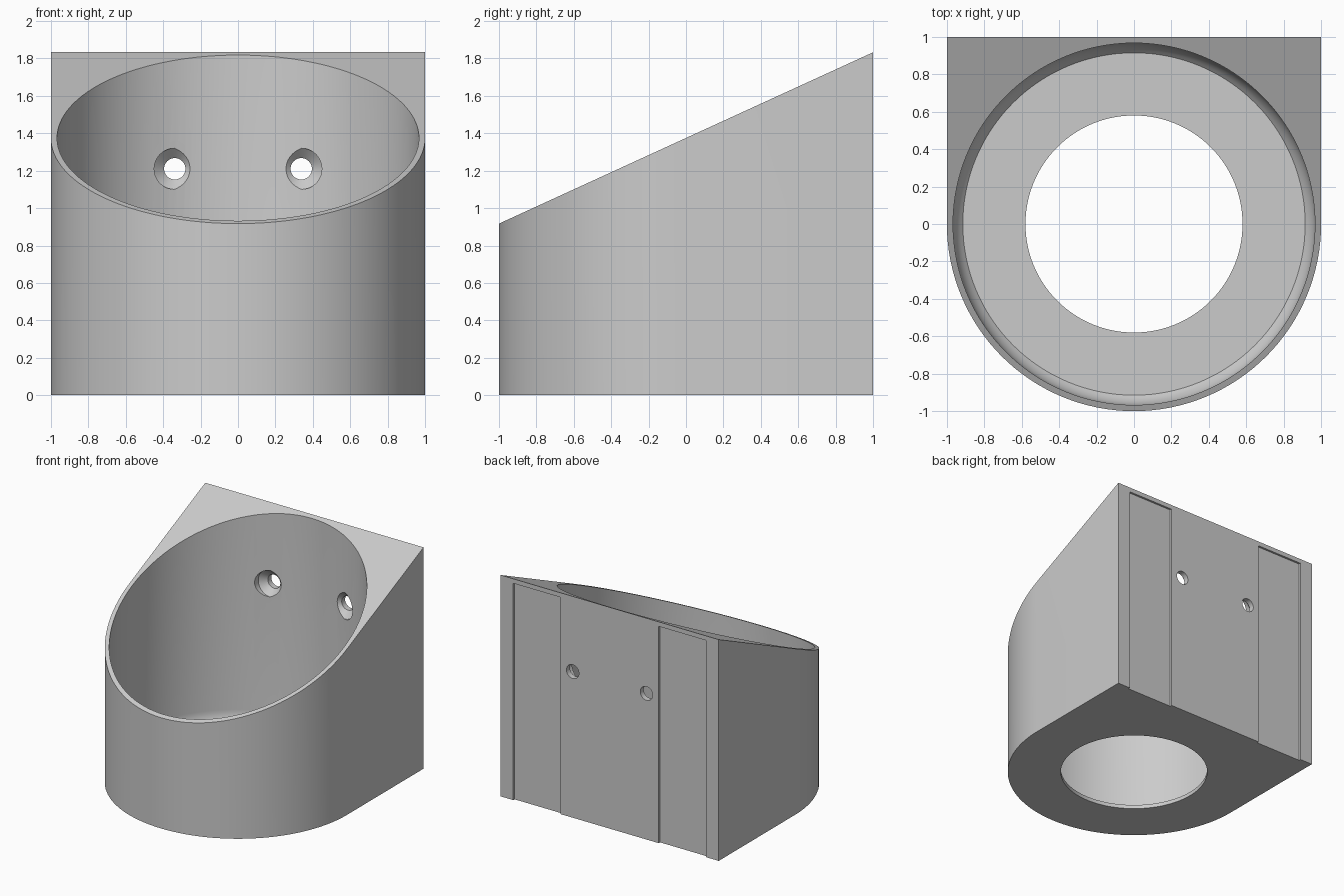
import bpy, bmesh, math
from mathutils import Matrix, Vector

cube = bpy.data.objects.get("Cube")
if cube:
    bpy.data.objects.remove(cube, do_unlink=True)

SEGS = 128

grey = bpy.data.materials.new("light_grey")
grey.use_nodes = True
grey.diffuse_color = (0.6, 0.6, 0.6, 1)
grey.node_tree.nodes["Principled BSDF"].inputs["Base Color"].default_value = (0.6, 0.6, 0.6, 1)


def finish(bm, name):
    bmesh.ops.remove_doubles(bm, verts=bm.verts, dist=1e-5)
    bmesh.ops.recalc_face_normals(bm, faces=bm.faces)
    mesh = bpy.data.meshes.new(name)
    bm.to_mesh(mesh)
    bm.free()
    mesh.materials.append(grey)
    obj = bpy.data.objects.new(name, mesh)
    bpy.context.collection.objects.link(obj)
    return obj


def lathe(name, profile, segs, matrix=Matrix()):
    """Turn (radius, height) points around z, then place with matrix."""
    bm = bmesh.new()
    verts = [bm.verts.new((r, 0, z)) for r, z in profile]
    edges = [bm.edges.new(pair) for pair in zip(verts, verts[1:])]
    bmesh.ops.spin(bm, geom=verts + edges, cent=(0, 0, 0), axis=(0, 0, 1),
                   angle=math.tau, steps=segs, use_merge=True)
    bmesh.ops.transform(bm, matrix=matrix, verts=bm.verts)
    return finish(bm, name)


def box(name, low, high):
    low, high = Vector(low), Vector(high)
    bm = bmesh.new()
    bmesh.ops.create_cube(bm, size=1)
    for v in bm.verts:
        v.co = (low + high) / 2 + v.co * (high - low)
    return finish(bm, name)


def cut(target, cutter):
    mod = target.modifiers.new("cut", 'BOOLEAN')
    mod.operation = 'DIFFERENCE'
    mod.solver = 'EXACT'
    mod.object = cutter
    bpy.context.view_layer.objects.active = target
    bpy.ops.object.modifier_apply(modifier=mod.name)
    bpy.data.objects.remove(cutter, do_unlink=True)


# Body: round front, square back, sloping top
bm = bmesh.new()
outline = [(1, 1), (-1, 1)]
for i in range(SEGS // 2 + 1):
    a = math.pi + math.tau * i / SEGS
    outline.append((math.cos(a), math.sin(a)))
base = bm.faces.new([bm.verts.new((x, y, 0)) for x, y in outline])
top = bmesh.ops.extrude_face_region(bm, geom=[base])["geom"]
for v in top:
    if isinstance(v, bmesh.types.BMVert):
        v.co.z = 1.375 + 0.458 * v.co.y
body = finish(bm, "holder_body")

# Cup bore, curved foot of the wall, and drain hole through the thin floor
wall_r, floor_z, fillet = 0.967, 0.033, 0.164
profile = [(0, -0.1), (0.58, -0.1), (0.58, floor_z)]
sweep = math.radians(47)
rise = fillet * math.sin(sweep)
for i in range(7):
    a = sweep * (1 - i / 6)
    profile.append((wall_r - fillet * (1 - math.cos(a)),
                    floor_z + rise - fillet * math.sin(a)))
profile += [(wall_r, 2.2), (0, 2.2)]
cut(body, lathe("bore_cutter", profile, SEGS))

# Countersunk screw holes and shallow strip recesses on the back
screw = [(0, 0.5), (0.11, 0.5), (0.11, 0.905), (0.057, 0.955), (0.057, 1.1), (0, 1.1)]
for side in (-1, 1):
    place = Matrix.Translation((side * 0.338, 0, 1.21)) @ Matrix.Rotation(-math.pi / 2, 4, 'X')
    cut(body, lathe("screw_cutter", screw, 48, place))
    x1, x2 = sorted((side * 0.45, side * 0.883))
    cut(body, box("strip_cutter", (x1, 0.983, -0.1), (x2, 1.1, 1.795)))

# Smooth curved walls, crisp edges
bpy.ops.object.select_all(action='DESELECT')
body.select_set(True)
bpy.context.view_layer.objects.active = body
bpy.ops.object.shade_smooth_by_angle(angle=math.radians(25))
